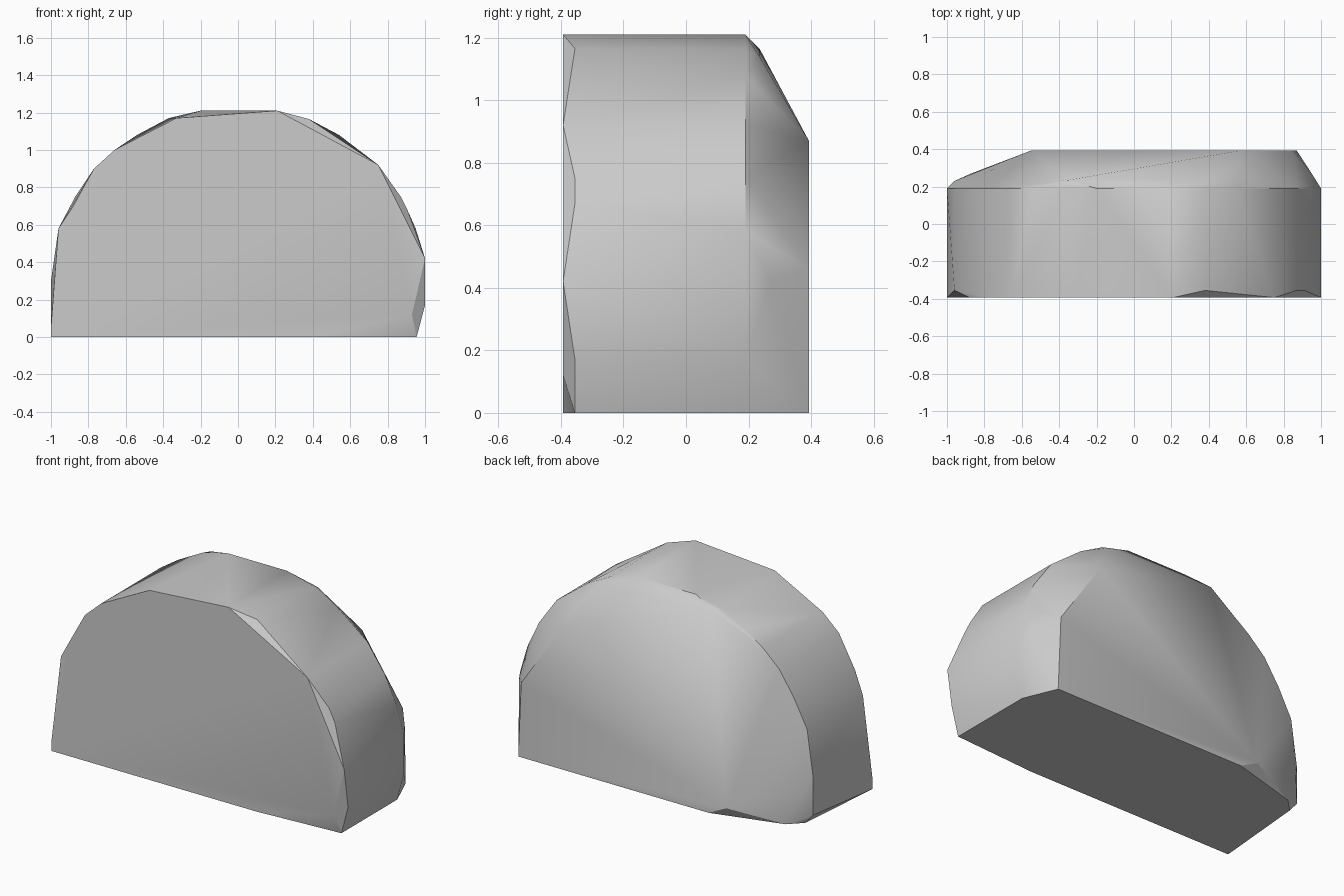
import bpy, bmesh, math

cube = bpy.data.objects.get("Cube")
if cube:
    bpy.data.objects.remove(cube)

# Arched outline (x, z), swept to the ridge near the back
arch = [(-1, 0.06), (-1, 0.3), (-0.96, 0.58), (-0.87, 0.75), (-0.77, 0.9),
        (-0.66, 1.0), (-0.54, 1.08), (-0.37, 1.17), (-0.2, 1.21), (0.2, 1.21),
        (0.38, 1.165), (0.54, 1.08), (0.75, 0.92), (0.87, 0.75), (0.95, 0.58),
        (1, 0.41), (1, 0.17), (0.955, 0)]
# Flat front face and the small facets around its rim
front = [(-1, 0), (-1, 0.05), (-0.88, 0.7), (-0.77, 0.9), (-0.66, 1.0),
         (-0.33, 1.17), (0.21, 1.21), (0.75, 0.92), (1, 0.42), (0.93, 0.12), (0.4, 0)]
rim = [(-0.96, 0.58), (0.38, 1.165), (0.87, 0.75), (0.91, 0.67), (1, 0.17), (0.955, 0)]
# Flat back face, set off to one side
back = [(0.87, 0), (0.85, 0.46), (0.57, 0.87), (-0.55, 0.06), (-0.43, 0)]
# Loose ridge and lower corner points
corners = [(-0.95, 0.19, 0), (-0.87, 0.27, 0.0), (-0.96, 0.23, 0.2),
           (-0.35, 0.235, 1.165), (0.38, 0.235, 1.14), (0.95, 0.27, 0.42)]

points = list(corners)
for y, profile in ((0.19, arch), (-0.393, front), (-0.355, rim), (0.393, back)):
    points += [(x, y, z) for x, z in profile]

# Faceted boulder as the hull of its profiles
bm = bmesh.new()
for p in points:
    bm.verts.new(p)
hull = bmesh.ops.convex_hull(bm, input=bm.verts)
unused = {g for g in hull["geom_interior"] + hull["geom_unused"]
          if isinstance(g, bmesh.types.BMVert)}
bmesh.ops.delete(bm, geom=list(unused), context="VERTS")
bmesh.ops.dissolve_limit(bm, angle_limit=math.radians(1),
                         verts=bm.verts, edges=bm.edges)
bmesh.ops.recalc_face_normals(bm, faces=bm.faces)
mesh = bpy.data.meshes.new("rock")
bm.to_mesh(mesh)
bm.free()
rock = bpy.data.objects.new("rock", mesh)
bpy.context.collection.objects.link(rock)

# Plain grey stone
stone = bpy.data.materials.new("grey_stone")
stone.use_nodes = True
grey = (0.6, 0.6, 0.6, 1)
stone.diffuse_color = grey
stone.node_tree.nodes["Principled BSDF"].inputs["Base Color"].default_value = grey
mesh.materials.append(stone)

# Soft facets with crisp front, back and bottom edges
bpy.ops.object.select_all(action="DESELECT")
rock.select_set(True)
bpy.context.view_layer.objects.active = rock
bpy.ops.object.shade_smooth_by_angle(angle=math.radians(30))
